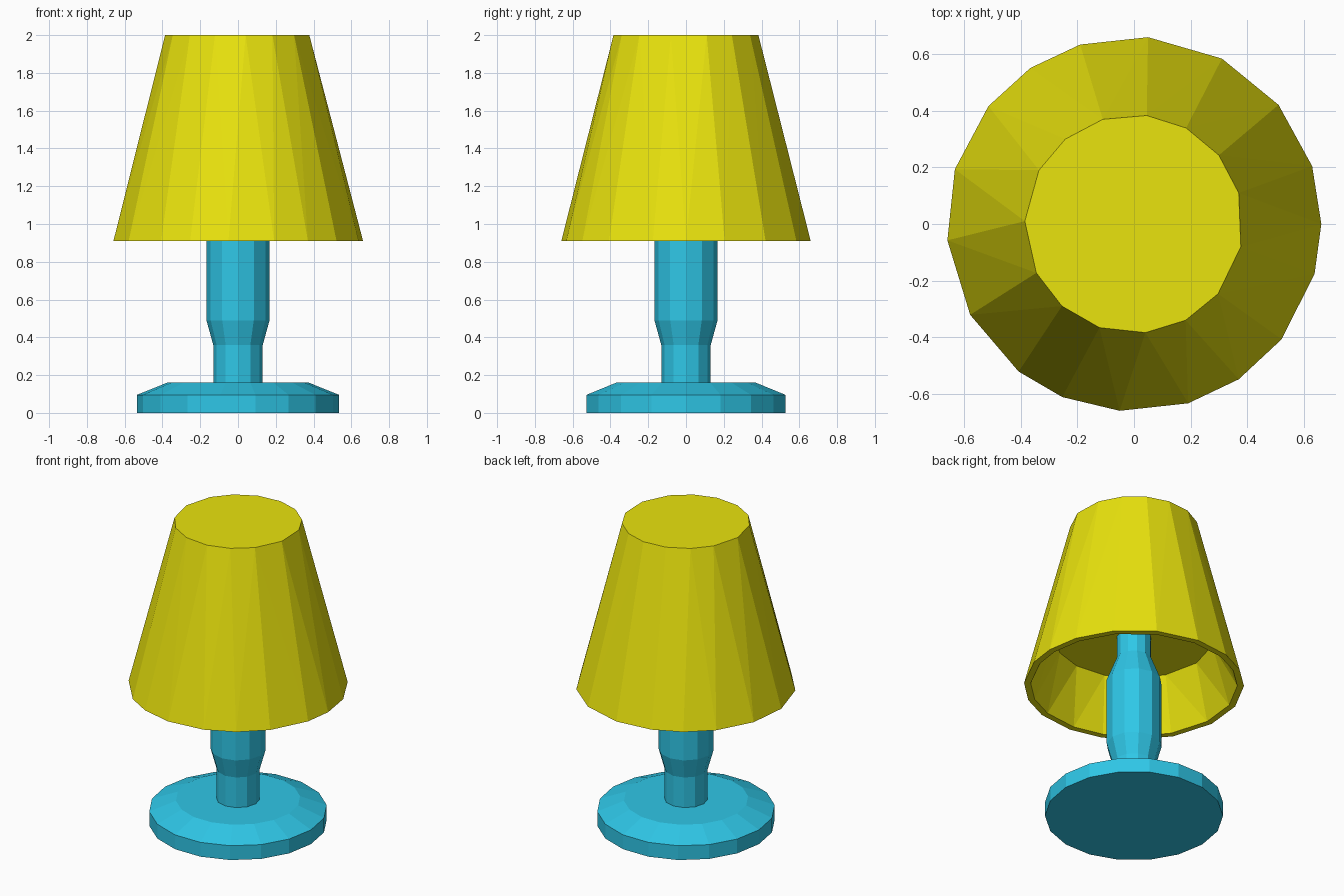
import bpy, bmesh
from math import cos, sin, radians, pi

if "Cube" in bpy.data.objects:
    bpy.data.objects.remove(bpy.data.objects["Cube"])


def material(name, rgb):
    m = bpy.data.materials.new(name)
    m.diffuse_color = (*rgb, 1)
    m.use_nodes = True
    m.node_tree.nodes["Principled BSDF"].inputs["Base Color"].default_value = m.diffuse_color
    return m


def finish(name, bm, mat):
    bmesh.ops.recalc_face_normals(bm, faces=bm.faces)
    me = bpy.data.meshes.new(name)
    bm.to_mesh(me)
    bm.free()
    me.materials.append(mat)
    ob = bpy.data.objects.new(name, me)
    bpy.context.collection.objects.link(ob)
    return ob


def lathe(name, profile, sides, mat, turn=0.0):
    """Stack of (radius, z) rings with flat end caps."""
    bm = bmesh.new()
    rings = [[bm.verts.new((r * cos(turn + 2 * pi * i / sides),
                            r * sin(turn + 2 * pi * i / sides), z))
              for i in range(sides)] for r, z in profile]
    for a, b in zip(rings, rings[1:]):
        for i in range(sides):
            j = (i + 1) % sides
            bm.faces.new((a[i], a[j], b[j], b[i]))
    bm.faces.new(rings[0])
    bm.faces.new(rings[-1])
    return finish(name, bm, mat)


def open_cone(bm, low, high):
    """Hull of two uneven rings (radius, z, angles), open underneath; returns the lower ring."""
    rings = [[bm.verts.new((r * cos(radians(a)), r * sin(radians(a)), z)) for a in angles]
             for r, z, angles in (low, high)]
    verts = rings[0] + rings[1]
    bmesh.ops.convex_hull(bm, input=verts)
    for ring in rings:
        # Drop the triangulated caps, then close the upper one as a single face
        cap = [f for f in bm.faces if all(v in ring for v in f.verts)]
        bmesh.ops.delete(bm, geom=cap, context='FACES')
    bm.faces.new(rings[1])
    return rings[0]


teal = material("teal", (0.028, 0.57, 0.80))
yellow = material("yellow", (0.82, 0.77, 0.004))

# Foot and turned stem
lathe("base", [(0.536, 0), (0.536, 0.095), (0.375, 0.16)], 18, teal)
lathe("stem", [(0.131, 0.14), (0.131, 0.36), (0.167, 0.49), (0.167, 0.93),
               (0.105, 1.09), (0.105, 1.24)], 12, teal)

# Hand-cut shade: uneven rims, hollow underneath
rim = [0, 18, 39.5, 62, 85.7, 106.7, 123.6, 141, 163,
       185, 209, 232, 247.5, 265.6, 286.8, 304, 322, 344.6]
crown = [16.5, 39, 61.5, 83.3, 106.6, 129, 150.5, 178.5,
         206.6, 228.7, 251.6, 276, 298.2, 320.3, 348]
bm = bmesh.new()
outer = open_cone(bm, (0.662, 0.91, rim), (0.386, 2.0, crown))
inner = open_cone(bm, (0.622, 0.91, rim), (0.48, 1.235, crown))
for i in range(len(rim)):
    bm.faces.new((outer[i - 1], outer[i], inner[i], inner[i - 1]))
finish("shade", bm, yellow)
